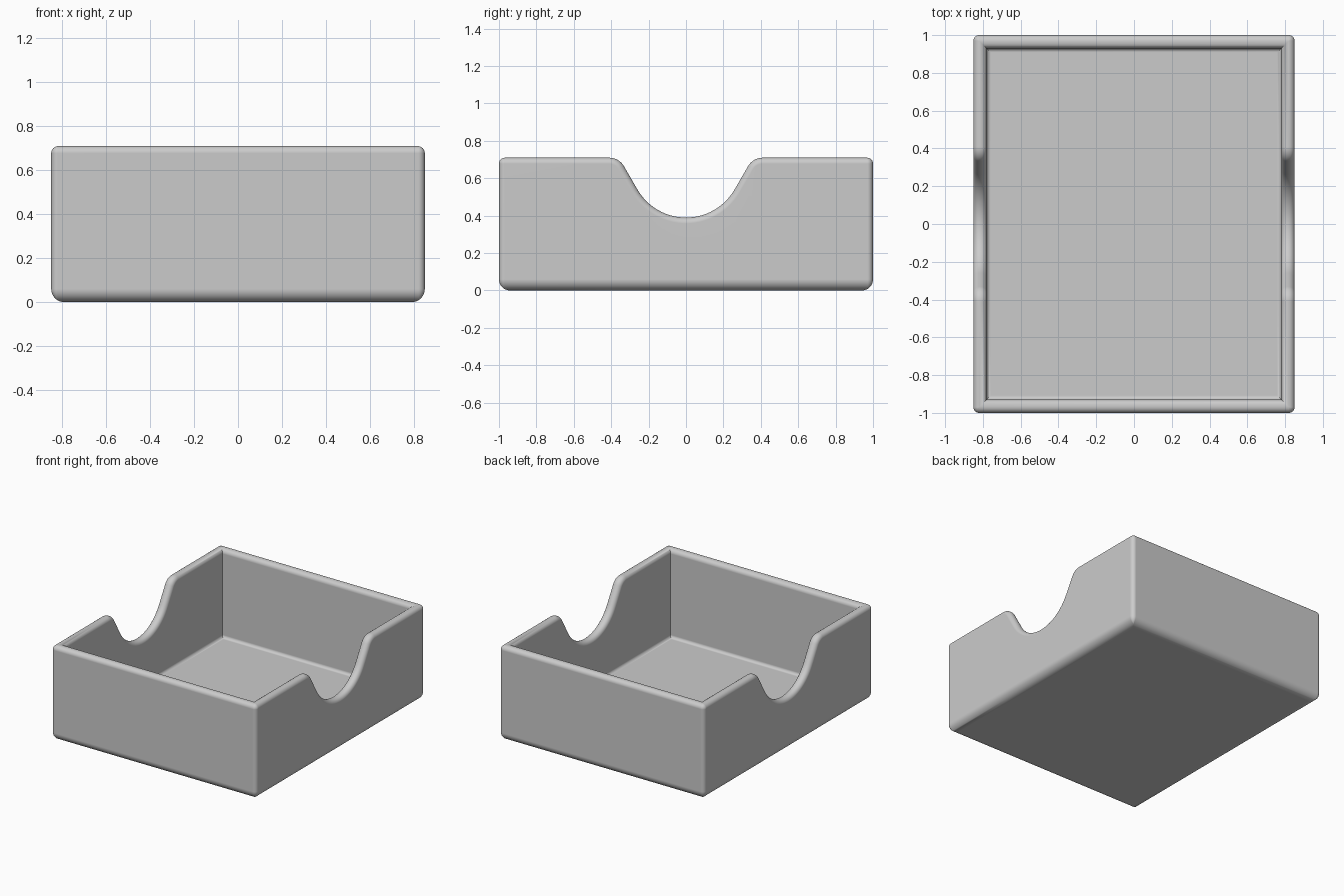
import bpy, bmesh
from math import sin, cos, pi, radians

if "Cube" in bpy.data.objects:
    bpy.data.objects.remove(bpy.data.objects["Cube"], do_unlink=True)

HALF_X, HALF_Y, HEIGHT = 0.85, 1.0, 0.71
WALL, FLOOR = 0.07, 0.05
CORNER, BASE_R, RIM_R, FILLET = 0.03, 0.06, 0.032, 0.022


def arc(cx, cz, r, start, end, n):
    """Points on an arc, with angles in degrees."""
    angles = [radians(start + (end - start) * i / n) for i in range(n + 1)]
    return [(cx + r * cos(a), cz + r * sin(a)) for a in angles]


# Half of the finger notch: (y, z, normal y, normal z) from its middle outwards
def half_notch():
    r_cup, r_lip, lip_y = 0.30, 0.09, 0.41
    rows = []
    for i in range(15):
        a = radians(60 * i / 14)
        rows.append((r_cup * sin(a), 0.39 + r_cup * (1 - cos(a)), -sin(a), cos(a)))
    for i in range(9):
        a = radians(60 * (1 - i / 8))
        rows.append((lip_y - r_lip * sin(a), HEIGHT - r_lip * (1 - cos(a)), -sin(a), cos(a)))
    return rows


half = half_notch()
notch = [(-y, z, -ny, nz) for y, z, ny, nz in reversed(half[1:])] + half


# Perimeter columns: each gives a plan position for an inset, and a rim line
def corner_columns(sx, sy, start):
    cols = []
    for i in range(7):
        a = radians(start + 90 * i / 6)

        def plan(d, a=a):
            r = max(CORNER - d, 0)
            return (sx * (HALF_X - d - r) + r * cos(a), sy * (HALF_Y - d - r) + r * sin(a))
        cols.append((plan, HEIGHT, 0, 1))
    return cols


def side_columns(sx):
    rows = notch if sx > 0 else list(reversed(notch))
    return [(lambda d, y=y: (sx * (HALF_X - d), y), z, ny, nz) for y, z, ny, nz in rows]


columns = (side_columns(1) + corner_columns(1, 1, 0) + corner_columns(-1, 1, 90)
           + side_columns(-1) + corner_columns(-1, -1, 180) + corner_columns(1, -1, 270))

# Wall cross-section: base rounding, rolled rim, inner floor fillet
base = arc(BASE_R, BASE_R, BASE_R, 270, 180, 8)
rim = (arc(RIM_R, -RIM_R, RIM_R, 180, 90, 6)
       + arc(WALL - RIM_R, -RIM_R, RIM_R, 90, 0, 6))
inner = arc(WALL + FILLET, FLOOR + FILLET, FILLET, 180, 270, 5)
section = ([(d, z, False) for d, z in base] + [(d, z, True) for d, z in rim]
           + [(d, z, False) for d, z in inner])

bm = bmesh.new()
rings = []
for d, h, on_rim in section:
    ring = []
    for plan, top, ny, nz in columns:
        x, y = plan(d)
        if on_rim:
            ring.append(bm.verts.new((x, y + ny * h, top + nz * h)))
        else:
            ring.append(bm.verts.new((x, y, h)))
    rings.append(ring)

count = len(columns)
for low, high in zip(rings, rings[1:]):
    for i in range(count):
        j = (i + 1) % count
        bm.faces.new((low[i], low[j], high[j], high[i]))

# Underside and inside floor
bm.faces.new(list(reversed(rings[0])))
bm.faces.new(rings[-1])
bmesh.ops.remove_doubles(bm, verts=bm.verts, dist=0.0001)
bmesh.ops.recalc_face_normals(bm, faces=bm.faces)

mesh = bpy.data.meshes.new("open_tray")
bm.to_mesh(mesh)
bm.free()
tray = bpy.data.objects.new("open_tray", mesh)
bpy.context.collection.objects.link(tray)

# Plain grey material
grey = bpy.data.materials.new("light_grey")
grey.use_nodes = True
color = (0.6, 0.6, 0.6, 1)
grey.diffuse_color = color
grey.node_tree.nodes["Principled BSDF"].inputs["Base Color"].default_value = color
mesh.materials.append(grey)

# Smooth roundings with flat walls
bpy.ops.object.select_all(action="DESELECT")
tray.select_set(True)
bpy.context.view_layer.objects.active = tray
bpy.ops.object.shade_smooth_by_angle(angle=radians(35))
weighted = tray.modifiers.new("flat_walls", "WEIGHTED_NORMAL")
weighted.keep_sharp = True
